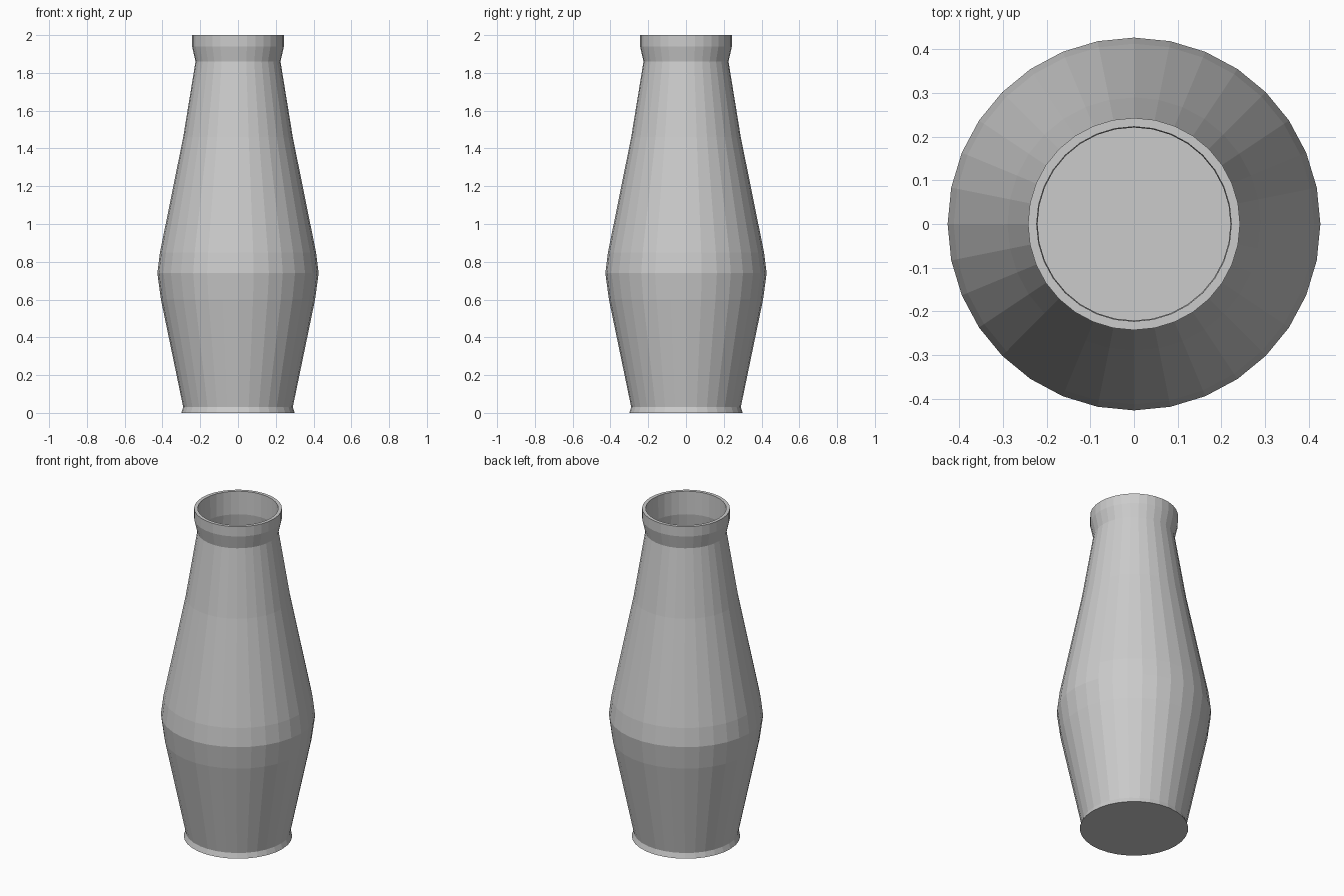
import bpy, bmesh
from math import cos, sin, pi

if "Cube" in bpy.data.objects:
    bpy.data.objects.remove(bpy.data.objects["Cube"])

SIDES = 32
WALL = 0.004

# Outer silhouette (radius, height), foot to lip
outer = [(0.30, 0), (0.29, 0.03), (0.408, 0.6), (0.427, 0.74), (0.413, 0.85),
         (0.29, 1.46), (0.225, 1.86), (0.243, 1.94), (0.243, 2.0)]
# Straight inner neck, then a thin wall following the body down to the floor
inner = [(0.223, 2.0), (0.221, 1.86)]
inner += [(r - WALL, z) for r, z in reversed(outer[1:6])]


def lathe(name, profile):
    bm = bmesh.new()
    rings = [[bm.verts.new((r * cos(2 * pi * i / SIDES), r * sin(2 * pi * i / SIDES), z))
              for i in range(SIDES)] for r, z in profile]
    for a, b in zip(rings, rings[1:]):
        for i in range(SIDES):
            j = (i + 1) % SIDES
            bm.faces.new((a[i], a[j], b[j], b[i]))
    # Underside and inside floor
    bm.faces.new(rings[0][::-1])
    bm.faces.new(rings[-1])
    bmesh.ops.recalc_face_normals(bm, faces=bm.faces)
    mesh = bpy.data.meshes.new(name)
    bm.to_mesh(mesh)
    bm.free()
    obj = bpy.data.objects.new(name, mesh)
    bpy.context.collection.objects.link(obj)
    return obj


# Hollow vase with flat facets
lathe("vase", outer + inner)
